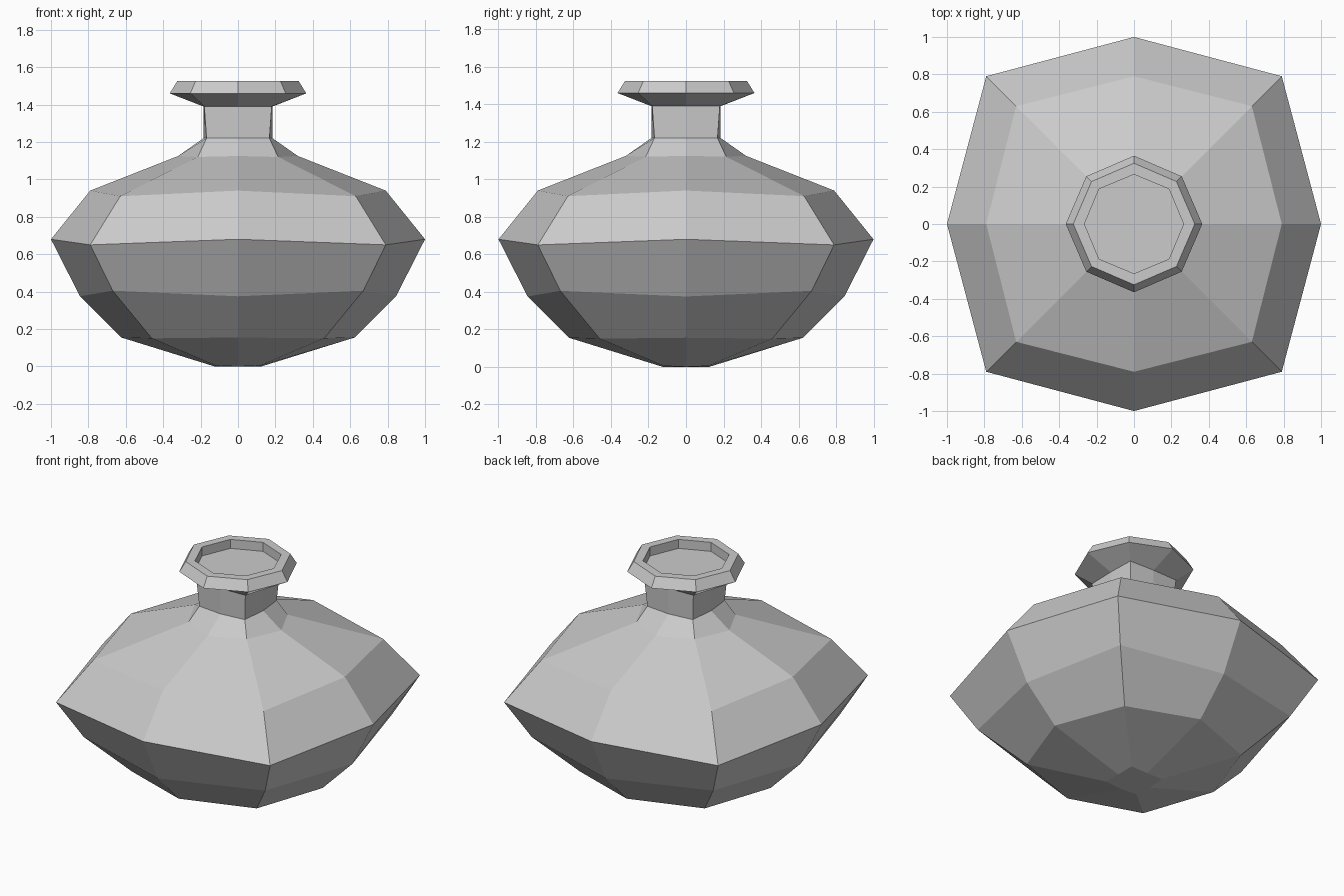
import bpy, bmesh
from math import cos, sin, pi

if "Cube" in bpy.data.objects:
    bpy.data.objects.remove(bpy.data.objects["Cube"])


def lofted(name, rings, cap_first=True, cap_last=True):
    """Eight-sided loft; ring = (axis radius, axis z, corner x=y offset, corner z)."""
    bm = bmesh.new()
    loops = []
    for ra, za, d, zd in rings:
        loop = []
        for i in range(8):
            a = i * pi / 4
            r, z = (ra, za) if i % 2 == 0 else (d * 2 ** 0.5, zd)
            loop.append(bm.verts.new((r * cos(a), r * sin(a), z)))
        loops.append(loop)
    for low, high in zip(loops, loops[1:]):
        for i in range(8):
            j = (i + 1) % 8
            bm.faces.new((low[i], low[j], high[j], high[i]))
    if cap_first:
        bm.faces.new(loops[0][::-1])
    if cap_last:
        bm.faces.new(loops[-1])
    mesh = bpy.data.meshes.new(name)
    bm.to_mesh(mesh)
    bm.free()
    obj = bpy.data.objects.new(name, mesh)
    bpy.context.collection.objects.link(obj)
    return obj


# Squarish pot body, shoulder and neck
lofted("pot_body", [
    (0.125, 0.0, 0.12, 0.005),
    (0.625, 0.155, 0.46, 0.15),
    (0.845, 0.375, 0.67, 0.405),
    (1.0, 0.68, 0.79, 0.65),
    (0.79, 0.94, 0.63, 0.91),
    (0.32, 1.125, 0.215, 1.12),
    (0.185, 1.22, 0.168, 1.22),
    (0.185, 1.39, 0.18, 1.39),
], cap_last=False)

# Flared octagonal lip with a shallow recess
lofted("lip", [
    (0.185, 1.39, 0.18, 1.39),
    (0.365, 1.46, 0.255, 1.46),
    (0.325, 1.525, 0.227, 1.525),
    (0.265, 1.525, 0.187, 1.525),
    (0.265, 1.465, 0.187, 1.465),
], cap_first=False)
